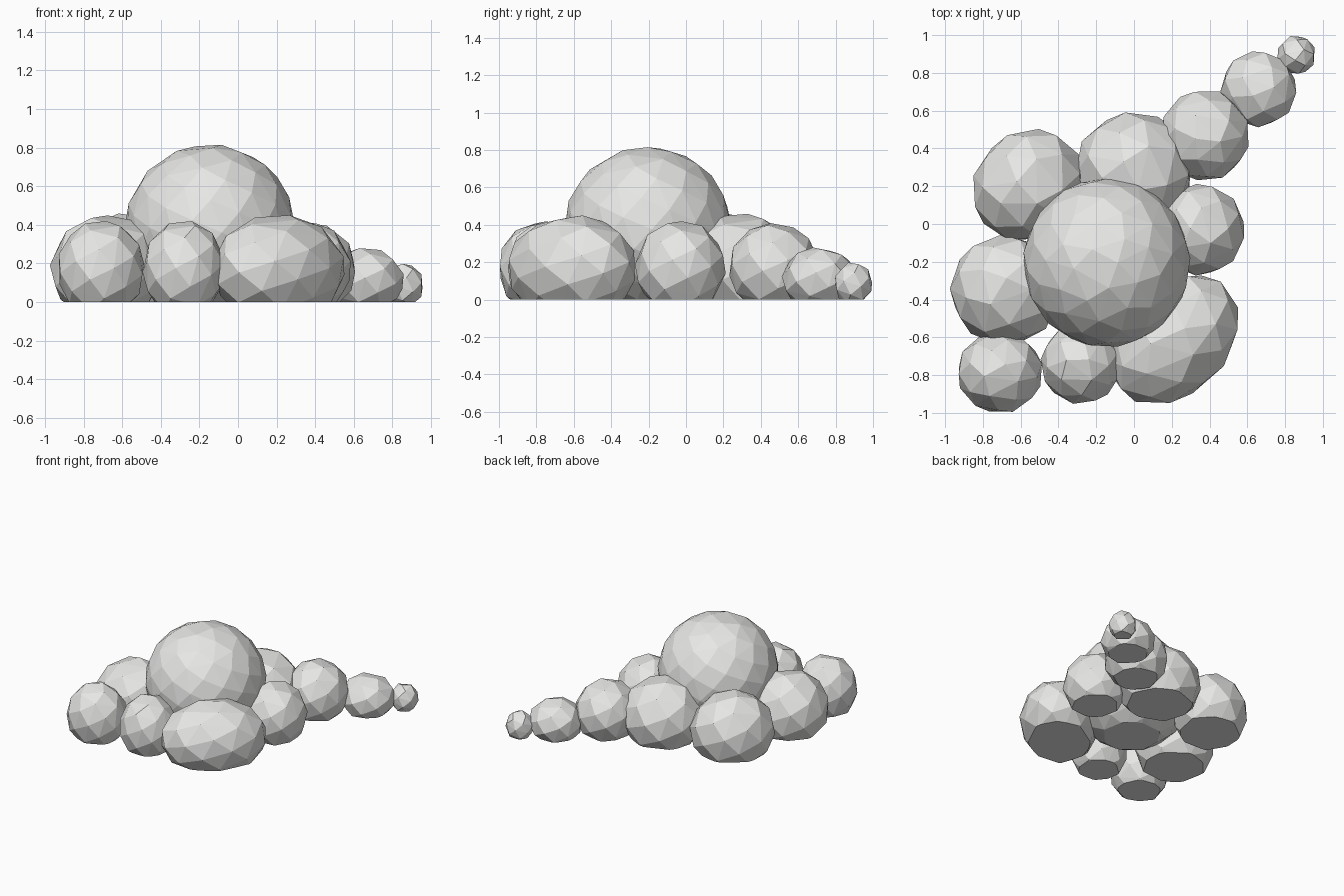
import bpy, bmesh, math
from mathutils import Vector, Matrix

if "Cube" in bpy.data.objects:
    bpy.data.objects.remove(bpy.data.objects["Cube"])

mat = bpy.data.materials.new("pale grey")
mat.diffuse_color = (0.8, 0.8, 0.79, 1)
mat.use_nodes = True
mat.node_tree.nodes["Principled BSDF"].inputs["Base Color"].default_value = mat.diffuse_color


def puff(name, x, y, z, rx, ry, rz, turn=0, points=42, spin=0):
    """Faceted ball: hull of evenly spread points, cut flat at the ground."""
    bm = bmesh.new()
    grow = 1.02
    golden = math.pi * (3 - math.sqrt(5))
    rot = Matrix.Rotation(math.radians(turn), 3, 'Z')
    for i in range(points):
        h = 1 - 2 * (i + 0.5) / points
        r = math.sqrt(1 - h * h)
        a = golden * i + spin
        p = Vector((r * math.cos(a) * rx, r * math.sin(a) * ry, h * rz)) * grow
        bm.verts.new(rot @ p + Vector((x, y, z)))
    bmesh.ops.convex_hull(bm, input=bm.verts)
    # flat underside
    geom = bm.verts[:] + bm.edges[:] + bm.faces[:]
    cut = bmesh.ops.bisect_plane(bm, geom=geom, plane_co=(0, 0, 0),
                                 plane_no=(0, 0, 1), clear_inner=True)
    rim = [e for e in cut["geom_cut"] if isinstance(e, bmesh.types.BMEdge)]
    bmesh.ops.edgeloop_fill(bm, edges=rim)
    bmesh.ops.recalc_face_normals(bm, faces=bm.faces)
    me = bpy.data.meshes.new(name)
    bm.to_mesh(me)
    bm.free()
    me.materials.append(mat)
    bpy.context.collection.objects.link(bpy.data.objects.new(name, me))


# large central dome
puff("main_puff", -0.145, -0.205, 0.38, 0.435, 0.44, 0.43, points=110)

# ring of puffs around it
puff("front_right_puff", 0.21, -0.61, 0.17, 0.39, 0.29, 0.28, turn=45, points=48)
puff("front_middle_puff", -0.28, -0.74, 0.17, 0.212, 0.212, 0.25, spin=0.5)
puff("front_left_puff", -0.71, -0.785, 0.17, 0.225, 0.215, 0.25, spin=1.0)
puff("left_puff", -0.68, -0.35, 0.17, 0.29, 0.29, 0.28, spin=1.5)
puff("back_left_puff", -0.56, 0.205, 0.17, 0.31, 0.28, 0.29, turn=45, spin=2.0)
puff("back_middle_puff", 0.0, 0.29, 0.17, 0.31, 0.30, 0.29, spin=2.5)
puff("right_puff", 0.35, -0.03, 0.17, 0.235, 0.24, 0.25, spin=3.0)

# trailing tail, shrinking to the back right
puff("tail_large_puff", 0.375, 0.47, 0.17, 0.235, 0.24, 0.24, spin=3.5)
puff("tail_middle_puff", 0.66, 0.715, 0.11, 0.20, 0.20, 0.17, spin=4.0, points=36)
puff("tail_tip_puff", 0.86, 0.895, 0.085, 0.103, 0.103, 0.115, spin=4.5, points=26)
